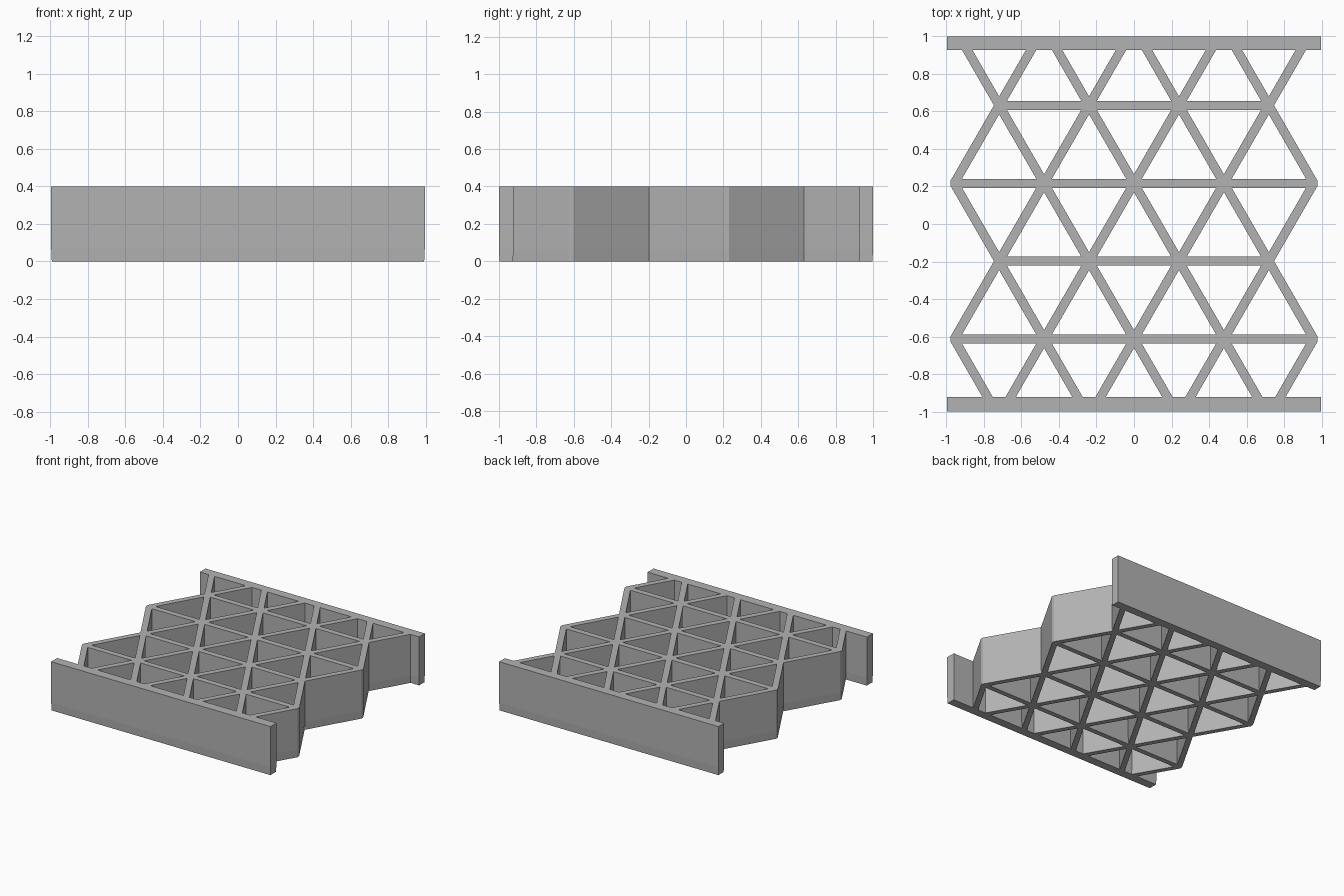
import bpy
import bmesh
from mathutils import Vector

cube = bpy.data.objects.get("Cube")
if cube:
    bpy.data.objects.remove(cube, do_unlink=True)

PITCH, ROW = 0.479, 0.415        # spacing of the triangular lattice
FIRST_ROW = -1.028               # lattice row hidden under the front rail
HALF = 0.024                     # half the rib thickness
FRONT, BACK = -0.922, 0.926      # inner faces of the two rails
HEIGHT, FOOT, RELIEF = 0.40, 0.065, 0.003


def row_nodes(j):
    """Lattice nodes of one row; rows alternate between four and five nodes."""
    count = 4 + j % 2
    return [Vector(((i - (count - 1) / 2) * PITCH, FIRST_ROW + j * ROW))
            for i in range(count)]


def inset(points, d):
    """Move every edge of a counter-clockwise polygon inward by d."""
    result = []
    for i, p in enumerate(points):
        a = (p - points[i - 1]).normalized()
        b = (points[(i + 1) % len(points)] - p).normalized()
        na, nb = Vector((-a.y, a.x)), Vector((-b.y, b.x))
        result.append(p + (na + nb) * (d / (1 + na.dot(nb))))
    return result


def clip(points, limit, sign):
    """Keep the part of a polygon where sign * y <= sign * limit."""
    result = []
    for i, q in enumerate(points):
        p = points[i - 1]
        inside_p, inside_q = sign * p.y <= sign * limit, sign * q.y <= sign * limit
        if inside_p != inside_q:
            result.append(p.lerp(q, (limit - p.y) / (q.y - p.y)))
        if inside_q:
            result.append(q)
    return result


def counter_clockwise(points):
    area = sum(points[i - 1].cross(p) for i, p in enumerate(points))
    return points if area > 0 else points[::-1]


def cells():
    """Triangles between neighbouring rows, cut off at the rails."""
    for j in range(5):
        lower, upper = row_nodes(j), row_nodes(j + 1)
        for base, apex in ((lower, upper), (upper, lower)):
            shift = 0 if len(base) > len(apex) else 1
            for i in range(len(base) - 1):
                tri = [base[i], base[i + 1], apex[i + shift]]
                tri = clip(clip(tri, BACK + HALF, 1), FRONT - HALF, -1)
                yield counter_clockwise(tri)


def outline():
    """Centre line of the outer ribs and rails, right side then mirrored."""
    ends = [row_nodes(j)[-1] for j in range(6)]
    low, high = FRONT - HALF, BACK + HALF
    rail_x = 0.995 - HALF
    side = [Vector((rail_x, -1 + HALF)), Vector((rail_x, low)),
            ends[0].lerp(ends[1], (low - ends[0].y) / ROW)]
    for j in range(1, 5):
        if j % 2:                # blunt the outward corners
            side += [ends[j].lerp(ends[k], 0.015) for k in (j - 1, j + 1)]
        else:
            side.append(ends[j])
    side += [ends[4].lerp(ends[5], (high - ends[4].y) / ROW),
             Vector((rail_x, high)), Vector((rail_x, 1 - HALF))]
    return side + [Vector((-p.x, p.y)) for p in reversed(side)]


bm = bmesh.new()
caps = {0: [], 2: []}


def add_walls(points, direction):
    """Vertical walls round one loop, slightly relieved at the foot."""
    levels = [(0, HALF - RELIEF), (FOOT, HALF), (HEIGHT, HALF)]
    rings = [[bm.verts.new((p.x, p.y, z)) for p in inset(points, direction * d)]
             for z, d in levels]
    n = len(points)
    for a, b in zip(rings, rings[1:]):
        for i in range(n):
            k = (i + 1) % n
            bm.faces.new((a[i], a[k], b[k], b[i]))
    for level, edges in caps.items():
        ring = rings[level]
        edges += [bm.edges.get((ring[i - 1], ring[i])) for i in range(n)]


# Outer walls and cell walls
add_walls(outline(), -1)
for cell in cells():
    add_walls(cell, 1)

# Flat top and bottom with the cells left open
for level, edges in caps.items():
    bmesh.ops.triangle_fill(bm, use_beauty=True, use_dissolve=False, edges=edges,
                            normal=(0, 0, 1 if level else -1))
bmesh.ops.recalc_face_normals(bm, faces=bm.faces)

mesh = bpy.data.meshes.new("lattice_panel")
bm.to_mesh(mesh)
bm.free()
panel = bpy.data.objects.new("lattice_panel", mesh)
bpy.context.collection.objects.link(panel)

# Plain grey material
grey = bpy.data.materials.new("plain_grey")
grey.use_nodes = True
color = (0.45, 0.45, 0.45, 1)
grey.diffuse_color = color
grey.node_tree.nodes["Principled BSDF"].inputs["Base Color"].default_value = color
mesh.materials.append(grey)
